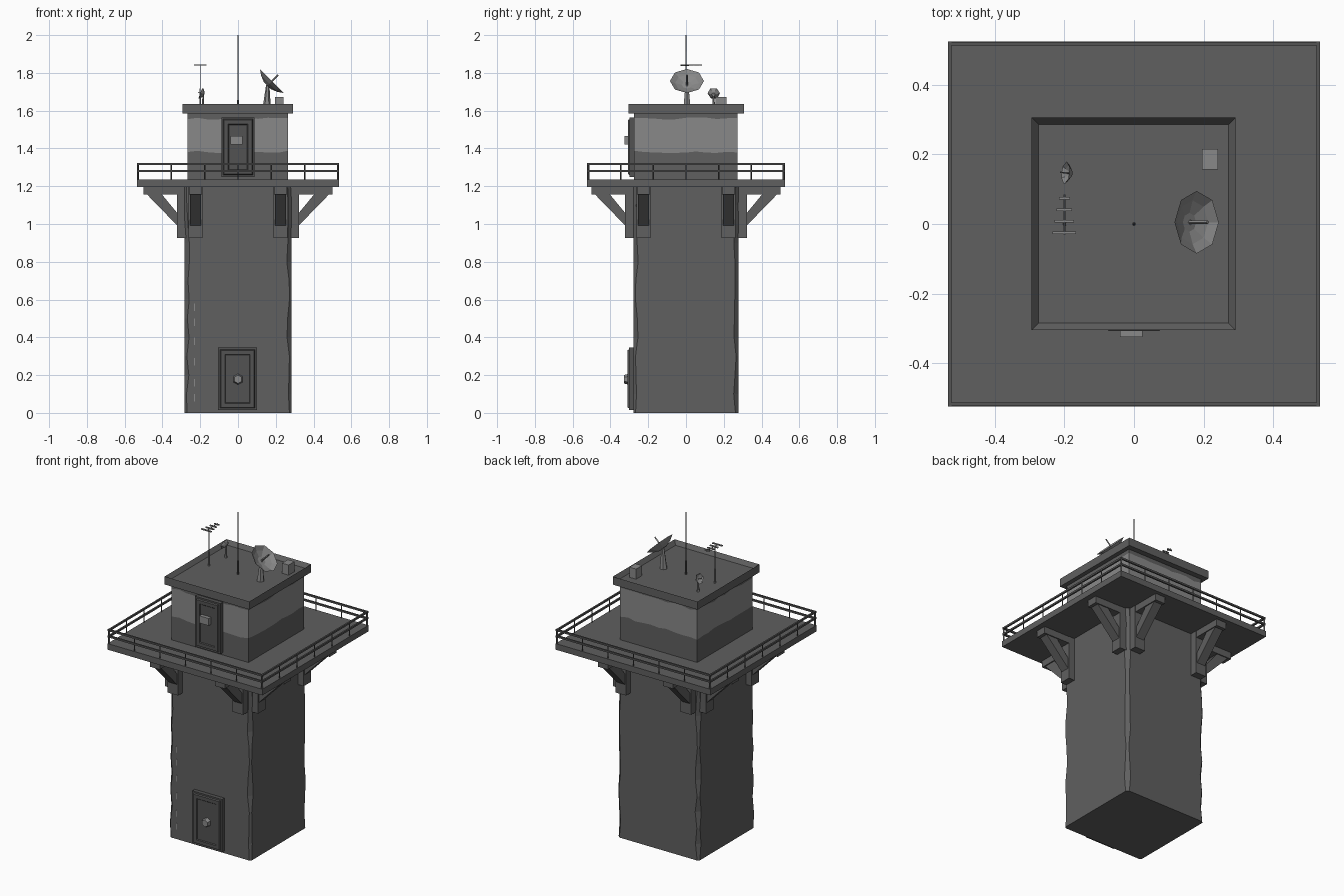
import bpy, bmesh, math, random
from mathutils import Vector, Matrix

random.seed(4)
cube = bpy.data.objects.get("Cube")
if cube:
    bpy.data.objects.remove(cube, do_unlink=True)


def material(name, value):
    m = bpy.data.materials.new(name)
    m.use_nodes = True
    colour = (value, value, value, 1)
    m.diffuse_color = colour
    bsdf = next(n for n in m.node_tree.nodes if n.type == 'BSDF_PRINCIPLED')
    bsdf.inputs["Base Color"].default_value = colour
    return m


concrete = material("concrete grey", 0.115)
glazing = material("pale band grey", 0.25)
door_grey = material("door grey", 0.085)
steel = material("dark steel", 0.09)
pale_metal = material("pale metal", 0.25)


def finish(name, bm, *mats):
    bmesh.ops.recalc_face_normals(bm, faces=bm.faces)
    mesh = bpy.data.meshes.new(name)
    bm.to_mesh(mesh)
    bm.free()
    for m in mats:
        mesh.materials.append(m)
    ob = bpy.data.objects.new(name, mesh)
    bpy.context.collection.objects.link(ob)
    return ob


def add_box(bm, lo, hi):
    lo, hi = Vector(lo), Vector(hi)
    mat = Matrix.Translation((lo + hi) / 2) @ Matrix.Diagonal((*(hi - lo), 1))
    return bmesh.ops.create_cube(bm, size=1, matrix=mat)["verts"]


def box(name, lo, hi, mat):
    bm = bmesh.new()
    add_box(bm, lo, hi)
    return finish(name, bm, mat)


def add_rod(bm, a, b, r1, r2, sides=6):
    a, b = Vector(a), Vector(b)
    turn = (b - a).to_track_quat('Z', 'Y').to_matrix().to_4x4()
    bmesh.ops.create_cone(bm, cap_ends=True, segments=sides, radius1=r1, radius2=r2,
                          depth=(b - a).length, matrix=Matrix.Translation((a + b) / 2) @ turn)


def rod(name, a, b, r1, r2, mat, sides=6):
    bm = bmesh.new()
    add_rod(bm, a, b, r1, r2, sides)
    return finish(name, bm, mat)


def loft(bm, rings):
    """Join equal-length rings of points and cap both ends."""
    loops = [[bm.verts.new(p) for p in ring] for ring in rings]
    for low, high in zip(loops, loops[1:]):
        for i in range(len(low)):
            j = (i + 1) % len(low)
            bm.faces.new((low[i], low[j], high[j], high[i]))
    bm.faces.new(loops[0])
    bm.faces.new(loops[-1])


# Tower shaft with worn, chipped corners
def chipped_ring(z):
    ring = []
    for sx, sy in ((-1, -1), (1, -1), (1, 1), (-1, 1)):
        c = random.uniform(0.008, 0.026)
        pts = [(sx * 0.282, sy * (0.277 - c), z), (sx * (0.282 - c), sy * 0.277, z)]
        ring += pts if sx * sy > 0 else pts[::-1]
    return ring


bm = bmesh.new()
loft(bm, [chipped_ring(1.2 * i / 12) for i in range(13)])
finish("tower_shaft", bm, concrete)

# Cabin with a pale band whose lower edge is uneven
def cabin_ring(z, wobble):
    corners = [Vector(c) for c in ((-0.268, -0.275), (0.265, -0.275), (0.265, 0.272), (-0.268, 0.272))]
    ring = []
    for i, a in enumerate(corners):
        b = corners[(i + 1) % 4]
        for k in range(10):
            p = a.lerp(b, k / 10)
            ring.append((p.x, p.y, z + random.uniform(-wobble, wobble)))
    return ring


bm = bmesh.new()
loft(bm, [cabin_ring(1.23, 0), cabin_ring(1.382, 0.006), cabin_ring(1.558, 0.006), cabin_ring(1.6, 0)])
for f in bm.faces:
    f.material_index = int(1.4 < f.calc_center_median().z < 1.55)
finish("cabin", bm, concrete, glazing)

# Roof slab with a recessed top
bm = bmesh.new()
add_box(bm, (-0.294, -0.305, 1.585), (0.292, 0.306, 1.635))
bm.faces.ensure_lookup_table()
top = max(bm.faces, key=lambda f: f.calc_center_median().z)
bmesh.ops.inset_region(bm, faces=[top], thickness=0.028)
bmesh.ops.translate(bm, verts=top.verts, vec=(0, 0, -0.025))
finish("roof", bm, concrete)

# Walkway platform
HX, HY = 0.535, 0.524
box("platform", (-HX, -HY, 1.197), (HX, HY, 1.235), concrete)

# Railings: two rails per side with thin posts
bm = bmesh.new()
for z in (1.279, 1.318):
    for s in (-1, 1):
        y, x = s * (HY - 0.006), s * (HX - 0.006)
        add_box(bm, (-HX, y - 0.005, z - 0.005), (HX, y + 0.005, z + 0.006))
        add_box(bm, (x - 0.005, -HY, z - 0.005), (x + 0.005, HY, z + 0.006))
for s in (-1, 1):
    for i in range(7):
        t = -1 + i / 3
        r = 0.006 if abs(t) > 0.99 else 0.0035
        for x, y in ((t * (HX - 0.006), s * (HY - 0.006)), (s * (HX - 0.006), t * (HY - 0.006))):
            add_rod(bm, (x, y, 1.23), (x, y, 1.32), r, r, 4)
finish("railings", bm, steel)


# Corner brackets: wall post, top beam and diagonal strut
def bracket(index, angle, offset):
    bm = bmesh.new()
    add_box(bm, (0.26, -0.036, 0.925), (0.322, 0.036, 1.2))
    add_box(bm, (0.3, -0.034, 1.155), (0.5, 0.034, 1.2))
    profile = ((0.315, 0.985), (0.315, 1.05), (0.41, 1.165), (0.49, 1.165))
    loft(bm, [[(u, t, z) for u, z in profile] for t in (-0.028, 0.028)])
    place = Matrix.Rotation(angle, 4, 'Z') @ Matrix.Translation((0, offset, 0))
    bmesh.ops.transform(bm, matrix=place, verts=bm.verts)
    finish(f"bracket_{index}", bm, concrete)


for i in range(8):
    bracket(i + 1, (i // 2) * math.pi / 2, 0.225 if i % 2 else -0.225)


# Doors with a raised panel and a pale handle
def door(name, x0, x1, z0, z1, back, front):
    bm = bmesh.new()
    add_box(bm, (x0, front, z0), (x1, back, z1))
    face = min(bm.faces, key=lambda f: f.calc_center_median().y)
    for width, depth in ((0.014, 0), (0.006, -0.008), (0.03, 0), (0.006, 0.005)):
        bmesh.ops.inset_region(bm, faces=[face], thickness=width)
        bmesh.ops.translate(bm, verts=face.verts, vec=(0, depth, 0))
    finish(name, bm, door_grey)


door("lower_door", -0.105, 0.1, 0.015, 0.345, -0.27, -0.302)
door("upper_door", -0.088, 0.088, 1.25, 1.565, -0.27, -0.299)
rod("lower_door_handle", (0, -0.295, 0.178), (0, -0.328, 0.178), 0.032, 0.022, pale_metal)
box("upper_door_handle", (-0.04, -0.325, 1.42), (0.025, -0.295, 1.465), pale_metal)

# Worn pale flecks on the front wall
bm = bmesh.new()
for z in (0.06, 0.14, 0.25, 0.36, 0.46, 0.54):
    add_box(bm, (-0.234, -0.279, z), (-0.228, -0.27, z + 0.04))
finish("wall_flecks", bm, pale_metal)

# Central aerial
rod("aerial", (0, 0, 1.6), (0, 0, 2.0), 0.005, 0.002, steel)


# Satellite dish: shallow faceted bowl with a feed arm, on a stand
def dish(name, centre, aim, radius, depth, sides, foot):
    bm = bmesh.new()
    turn = Vector(aim).to_track_quat('Z', 'Y').to_matrix().to_4x4()
    for thick in (0, -0.006):
        rings = []
        for r in (0.3, 0.7, 1):
            rings.append([bm.verts.new((math.cos(a) * r * radius, math.sin(a) * r * radius,
                                        depth * (r * r - 1) + thick * (1 - r * r)))
                          for a in (math.tau * k / sides for k in range(sides))])
        bm.faces.new(rings[0])
        for a, b in zip(rings, rings[1:]):
            for i in range(sides):
                j = (i + 1) % sides
                bm.faces.new((a[i], a[j], b[j], b[i]))
    bmesh.ops.remove_doubles(bm, verts=bm.verts, dist=0.0001)
    add_rod(bm, (0, 0, -depth), (0, 0, radius * 0.5), radius * 0.06, radius * 0.06, 4)
    bmesh.ops.transform(bm, matrix=Matrix.Translation(centre) @ turn, verts=bm.verts)
    finish(name, bm, pale_metal)
    back = Vector(centre) - Vector(aim).normalized() * depth
    rod(name + "_stand", foot, back, radius * 0.25, radius * 0.1, pale_metal)


dish("large_dish", (0.18, 0.005, 1.757), (0.7, 0, 0.7), 0.09, 0.032, 8, (0.152, 0.005, 1.608))
dish("small_dish", (-0.197, 0.147, 1.692), (-0.9, 0.1, 0.35), 0.033, 0.014, 6, (-0.187, 0.147, 1.608))

# Equipment box
box("equipment_box", (0.195, 0.156, 1.608), (0.241, 0.215, 1.673), pale_metal)

# Mast with a small comb antenna
bm = bmesh.new()
add_rod(bm, (-0.2, 0, 1.6), (-0.2, 0, 1.7), 0.006, 0.005)
add_rod(bm, (-0.2, 0, 1.7), (-0.2, 0, 1.842), 0.003, 0.002)
add_rod(bm, (-0.2, -0.03, 1.84), (-0.2, 0.085, 1.842), 0.003, 0.003, 4)
for i in range(4):
    y = -0.025 + i * 0.033
    w = 0.034 - i * 0.006
    add_box(bm, (-0.2 - w, y - 0.004, 1.838), (-0.2 + w, y + 0.004, 1.845))
finish("comb_antenna", bm, pale_metal)
